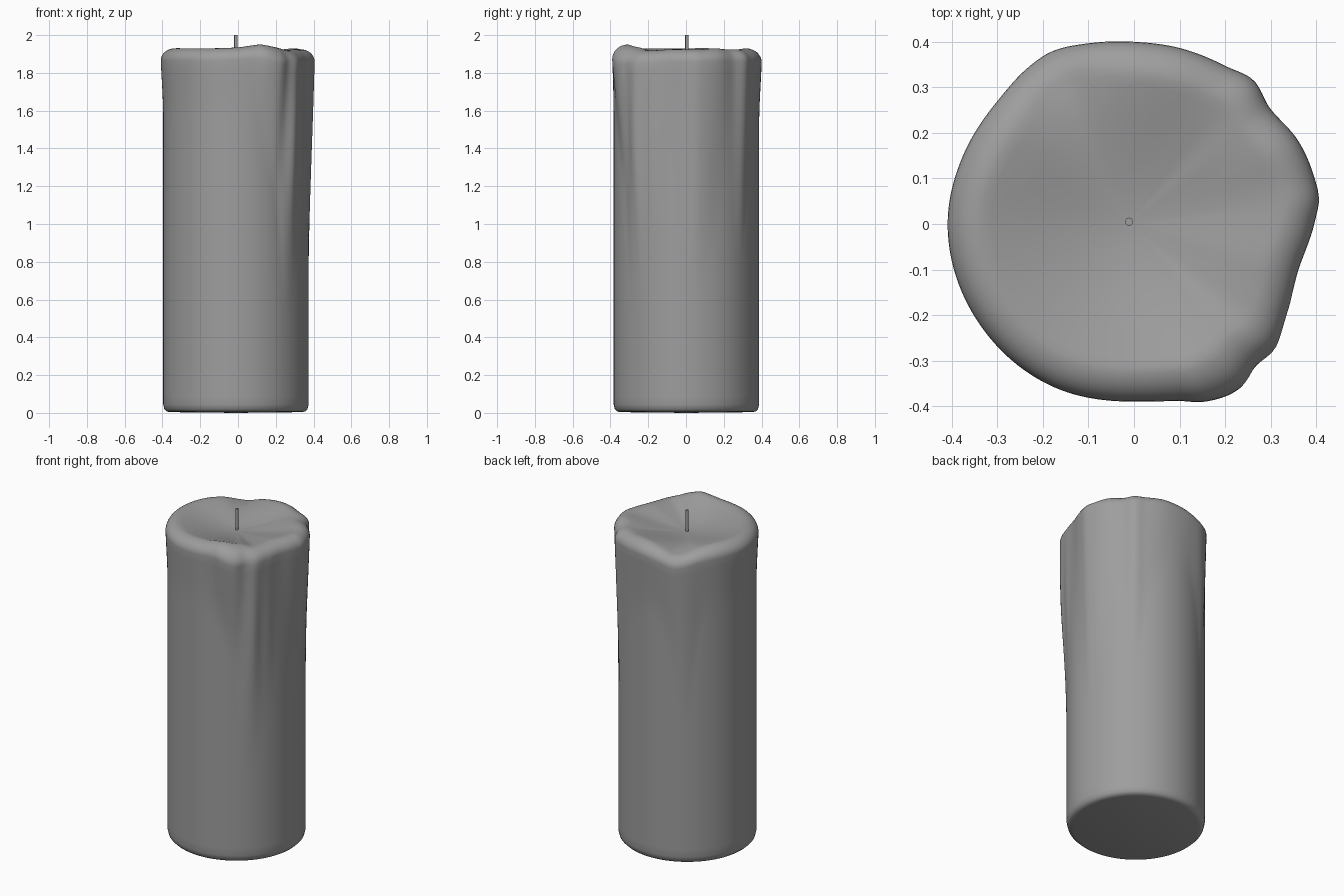
import bpy, bmesh, math

if "Cube" in bpy.data.objects:
    bpy.data.objects.remove(bpy.data.objects["Cube"])

CX, CY, R = -0.011, 0.002, 0.385
SEG = 180
Z_MID, Z_MEAN = 1.872, 1.927

# Melted rim: angle (degrees), radius, rim height, length of the drip below
RIM = [(0, .407, 1.925, 1.1), (7, .420, 1.925, 1.3), (14, .419, 1.925, 1.2), (26, .413, 1.93, .9),
       (39, .399, 1.925, .9), (49, .416, 1.925, 1.1), (58, .405, 1.925, .7), (74, .400, 1.93, .4),
       (88, .398, 1.925, .35), (102, .404, 1.91, .4), (114, .413, 1.89, .7), (122, .408, 1.895, 1.1),
       (137, .394, 1.92, .4), (156, .393, 1.93, .3), (180, .398, 1.93, .3), (214, .396, 1.93, .3),
       (245, .396, 1.93, .3), (272, .392, 1.935, .3), (285, .404, 1.945, .4), (293, .426, 1.95, .5),
       (304, .438, 1.94, .8), (312, .420, 1.932, 1.3), (320, .419, 1.92, 1.3), (331, .397, 1.92, 1.0),
       (345, .386, 1.925, .8)]


def rim(a):
    """Smooth periodic interpolation of the rim table."""
    n = len(RIM)
    i = max(k for k in range(n) if RIM[k][0] <= a % 360)
    rows = [RIM[(i + k) % n] for k in (-1, 0, 1, 2)]
    span = (rows[2][0] - rows[1][0]) % 360
    t = (a % 360 - rows[1][0]) / span
    h0 = (rows[1][0] - rows[0][0]) % 360
    h2 = (rows[3][0] - rows[2][0]) % 360
    out = []
    for c in (1, 2, 3):
        p0, p1, p2, p3 = (r[c] for r in rows)
        m1 = (p2 - p0) / (h0 + span) * span
        m2 = (p3 - p1) / (span + h2) * span
        out.append((2*t**3 - 3*t*t + 1)*p1 + (t**3 - 2*t*t + t)*m1
                   + (3*t*t - 2*t**3)*p2 + (t**3 - t*t)*m2)
    return out


def bump(a, centre, width):
    d = (a - centre + 180) % 360 - 180
    return math.exp(-(d / width) ** 2)


def column(a):
    """Outline from the base up the side and in over the dished top."""
    r_top, z_top, length = rim(a)
    pts = [(R - .035, .004), (R - .018, .008), (R - .006, .02), (R, .045)]
    # Broader shoulder on the front right lobe
    lobe = bump(a, 304, 14)
    drop, inset = .065 + .03 * lobe, .075 + .03 * lobe
    shoulder = z_top - drop
    for k in range(1, 41):
        z = .045 + (shoulder - .045) * k / 40
        t = (shoulder - z) / length
        w = max(0, 1 - t) ** 2 * (1 + t)
        # Thin runs of wax below the front right spout
        run = .011 * math.exp(-((z - 1.45) / .35) ** 2)
        extra = run * (bump(a, 318, 5) - .9 * bump(a, 308, 5) + .5 * bump(a, 331, 5))
        pts.append((R + (r_top - R) * w + extra, z))
    for k in range(1, 9):
        b = math.pi / 2 * k / 8
        pts.append((r_top - inset * (1 - math.cos(b)), shoulder + drop * math.sin(b)))
    r_in = r_top - inset
    for k in range(1, 16):
        s = 1 - k / 16
        f = .5 * s * s + .5 * s * s * (3 - 2 * s)
        pts.append((r_in * s, Z_MID + (Z_MEAN - Z_MID) * f + (z_top - Z_MEAN) * s ** 3))
    return pts


# Wax body
bm = bmesh.new()
cols = []
for i in range(SEG):
    a = 360 * i / SEG
    ca, sa = math.cos(math.radians(a)), math.sin(math.radians(a))
    cols.append([bm.verts.new((CX + r * ca, CY + r * sa, z)) for r, z in column(a)])
top = bm.verts.new((CX, CY, Z_MID))
base = bm.verts.new((CX, CY, 0))
for i in range(SEG):
    c, d = cols[i], cols[(i + 1) % SEG]
    for k in range(len(c) - 1):
        bm.faces.new((c[k], d[k], d[k + 1], c[k + 1]))
    bm.faces.new((c[-1], d[-1], top))
    bm.faces.new((d[0], c[0], base))
mesh = bpy.data.meshes.new("candle_body")
bm.to_mesh(mesh)
bm.free()
mesh.shade_smooth()
body = bpy.data.objects.new("candle_body", mesh)
bpy.context.collection.objects.link(body)

# Wick
bpy.ops.mesh.primitive_cylinder_add(vertices=16, radius=.009, depth=.15, location=(CX, .005, 1.925))
wick = bpy.context.object
wick.name = "wick"
bpy.ops.object.shade_smooth_by_angle()

# Darker grey wax
grey = bpy.data.materials.new("dark_grey")
grey.diffuse_color = (.34, .34, .34, 1)
grey.use_nodes = True
grey.node_tree.nodes["Principled BSDF"].inputs["Base Color"].default_value = grey.diffuse_color
for ob in (body, wick):
    ob.data.materials.append(grey)
